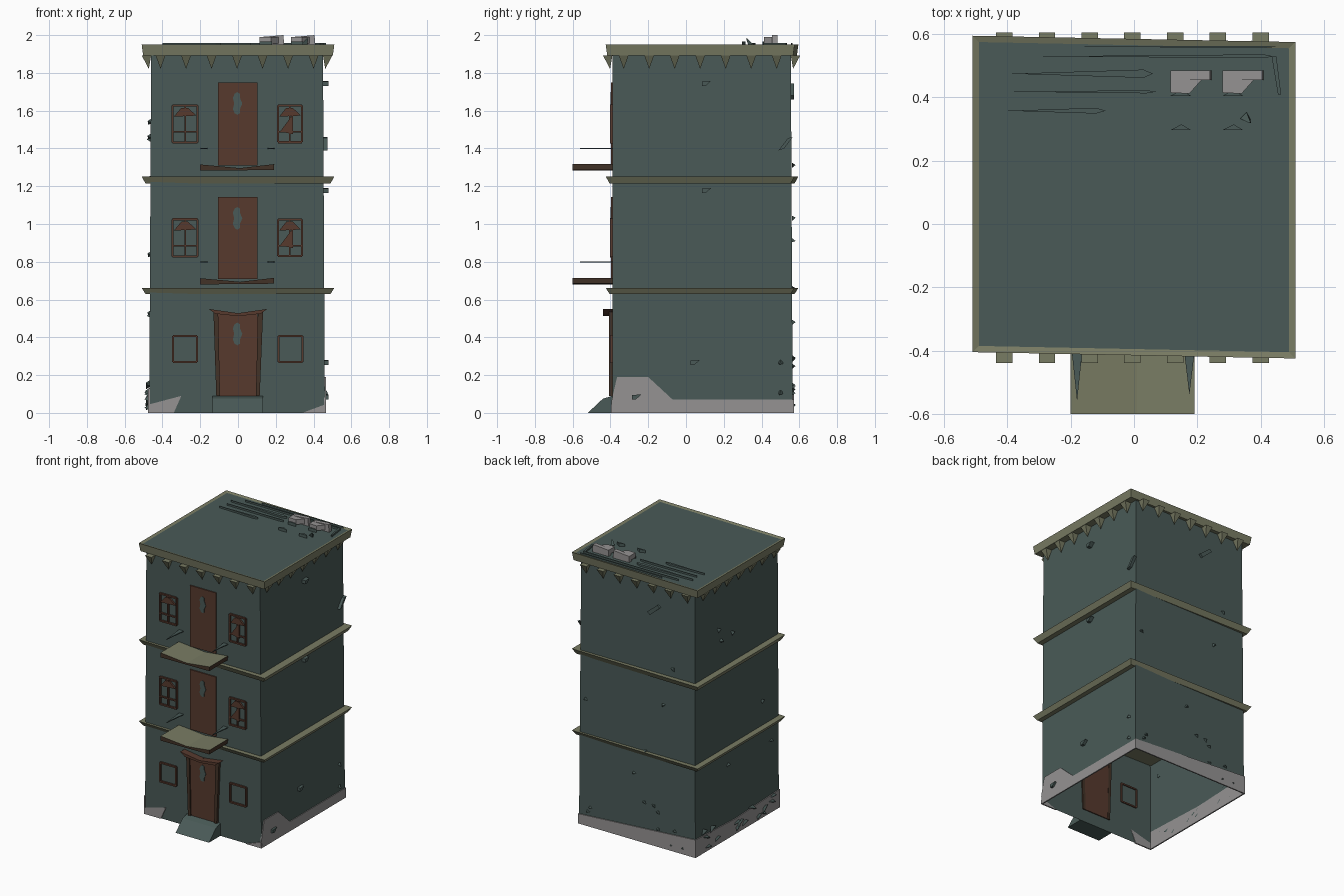
import bpy, bmesh, math, random
from mathutils import Vector, Matrix

random.seed(4)
if "Cube" in bpy.data.objects:
    bpy.data.objects.remove(bpy.data.objects["Cube"], do_unlink=True)


def material(name, rgb):
    m = bpy.data.materials.new(name)
    m.use_nodes = True
    m.diffuse_color = (*rgb, 1)
    m.node_tree.nodes["Principled BSDF"].inputs["Base Color"].default_value = (*rgb, 1)
    return m


TEAL = material("slate teal", (.067, .102, .095))
OLIVE = material("weathered olive", (.19, .20, .125))
BROWN = material("rust brown", (.095, .042, .027))
DARK = material("dark brown", (.055, .032, .02))
GREY = material("bare concrete", (.30, .29, .29))


def finish(name, bm, *mats, fix=True):
    if fix:
        bmesh.ops.recalc_face_normals(bm, faces=bm.faces)
    me = bpy.data.meshes.new(name)
    bm.to_mesh(me)
    bm.free()
    for m in mats:
        me.materials.append(m)
    ob = bpy.data.objects.new(name, me)
    bpy.context.collection.objects.link(ob)
    return ob


def prism(name, pts, axis, a, b, mat):
    """Outline extruded along x, y or z from a to b."""
    def place(p, d):
        return {"x": (d, p[0], p[1]), "y": (p[0], d, p[1]), "z": (p[0], p[1], d)}[axis]
    bm = bmesh.new()
    lo = [bm.verts.new(place(p, a)) for p in pts]
    hi = [bm.verts.new(place(p, b)) for p in pts]
    bm.faces.new(lo)
    bm.faces.new(hi)
    n = len(pts)
    for i in range(n):
        bm.faces.new((lo[i], lo[(i + 1) % n], hi[(i + 1) % n], hi[i]))
    return finish(name, bm, mat)


def rect(x0, x1, z0, z1):
    return [(x0, z0), (x1, z0), (x1, z1), (x0, z1)]


def slab(name, z0, z1, flare, roof=False):
    """Crooked slab around the whole tower, wider at its top edge."""
    top = [(-.51, -.405), (.51, -.425), (.51, .575), (-.51, .595)]
    bm = bmesh.new()
    lo = [bm.verts.new((x - math.copysign(flare, x), y - math.copysign(flare, y), z0)) for x, y in top]
    hi = [bm.verts.new((x, y, z1)) for x, y in top]
    bm.faces.new(lo)
    cap = bm.faces.new(hi)
    for i in range(4):
        j = (i + 1) % 4
        bm.faces.new((lo[i], lo[j], hi[j], hi[i]))
    bmesh.ops.recalc_face_normals(bm, faces=bm.faces)
    if roof:
        bmesh.ops.inset_region(bm, faces=[cap], thickness=.028, depth=-.006)
        cap.material_index = 1
    return finish(name, bm, OLIVE, TEAL)


def shard(name, loc, size, rot, mat=TEAL):
    """Broken three-sided splinter."""
    bm = bmesh.new()
    bmesh.ops.create_cone(bm, cap_ends=True, segments=3, radius1=.5, radius2=.1, depth=.6)
    bm.transform(Matrix.Diagonal((*size, 1)))
    ob = finish(name, bm, mat)
    ob.location = loc
    ob.rotation_euler = rot


# Hollow walls, open underneath
bm = bmesh.new()
base = [(-.47, -.39), (.46, -.39), (.46, .565), (-.47, .565)]
head = [(-.46, -.39), (.45, -.39), (.45, .555), (-.46, .555)]
lo = [bm.verts.new((x, y, 0)) for x, y in base]
hi = [bm.verts.new((x, y, 1.91)) for x, y in head]
for i in range(4):
    j = (i + 1) % 4
    bm.faces.new((lo[i], lo[j], hi[j], hi[i]))
finish("walls", bm, TEAL, fix=False)

# Floor bands and cornice with recessed roof
slab("lower_band", .63, .662, .02)
slab("middle_band", 1.215, 1.252, .02)
slab("cornice", 1.892, 1.95, .008, roof=True)


# Pointed brackets below the cornice
def bracket(pos, out):
    side = Vector((-out.y, out.x, 0)) * .026
    bm = bmesh.new()
    top = [bm.verts.new(pos + v) for v in (side, -side, out * .05 - side, out * .05 + side)]
    tip = bm.verts.new(pos + Vector((0, 0, -.072)) + out * .012)
    bm.faces.new(top)
    for i in range(4):
        bm.faces.new((top[i], top[(i + 1) % 4], tip))
    finish("cornice_bracket", bm, OLIVE)


for i in range(7):
    x = -.41 + i * .135
    y = -.33 + i * .135
    bracket(Vector((x, -.39, 1.893)), Vector((0, -1, 0)))
    bracket(Vector((x, .555, 1.893)), Vector((0, 1, 0)))
    bracket(Vector((.45, y, 1.893)), Vector((1, 0, 0)))
    bracket(Vector((-.46, y, 1.893)), Vector((-1, 0, 0)))

# Exposed concrete along the foot of the walls
right_foot = [(-.39, 0), (.57, 0), (.565, .07), (-.07, .07), (-.2, .19), (-.365, .19), (-.395, .06)]
prism("foot_right", right_foot, "x", .456, .465, GREY)
prism("foot_left", [(-.395, 0), (.57, 0), (.57, .13), (.1, .11), (-.395, .13)], "x", -.476, -.467, GREY)
prism("foot_back", [(-.475, 0), (.465, 0), (.465, .07), (-.475, .13)], "y", .562, .571, GREY)
prism("foot_front_a", [(-.475, 0), (-.34, 0), (-.3, .09), (-.47, .045)], "y", -.397, -.388, GREY)
prism("foot_front_b", [(.34, 0), (.465, 0), (.462, .045)], "y", -.397, -.388, GREY)

# Doors with a chipped oval pane
for name, z0, z1 in (("ground_door", .09, .53), ("middle_door", .71, 1.142), ("upper_door", 1.31, 1.75)):
    prism(name, rect(-.107, .102, z0, z1), "y", -.398, -.383, BROWN)
    zc = z1 - .112
    pane = [(-.004 + .027 * math.cos(a) * (.6 if i % 5 == 1 else 1), zc + .06 * math.sin(a))
            for i, a in enumerate(math.tau * k / 12 for k in range(12))]
    prism(name + "_pane", pane, "y", -.401, -.397, TEAL)

# Leaning ground door frame, sagging lintel and tilted step
prism("door_post_a", [(-.115, .09), (-.095, .09), (-.105, .53), (-.13, .535)], "y", -.408, -.382, DARK)
prism("door_post_b", [(.095, .09), (.115, .09), (.133, .54), (.105, .53)], "y", -.408, -.382, DARK)
prism("door_lintel", [(-.12, .525), (0, .512), (.12, .525), (.155, .55), (0, .528), (-.155, .55)],
      "y", -.44, -.388, BROWN)
prism("door_step", [(-.52, 0), (-.39, 0), (-.39, .09), (-.44, .075)], "x", -.135, .132, TEAL)

# Balconies: sagging olive tops on brown boards, with rail remnants
for z in (.68, 1.282):
    edge = [(-.2, z), (.19, z + .004), (.192, z + .035), (.01, z + .014), (-.2, z + .033)]
    board = prism("balcony", edge, "y", -.6, -.385, DARK)
    board.data.materials.append(OLIVE)
    for f in board.data.polygons:
        f.material_index = int(f.normal.z > .5)
    for x, length in ((-.18, .17), (.175, .15)):
        rail = [(x - .018, -.39), (x + .018, -.39), (x, -.39 - length)]
        prism("rail_splinter", rail, "z", z + .115, z + .121, TEAL)


# Windows: thin frame, glazing bars and broken boards
def window(x, z, w, h, bars, big):
    def part(name, pts):
        prism(name, [(x + a, z + b) for a, b in pts], "y", -.403, -.383, BROWN)
    t = .011
    for s in (-1, 1):
        part("window_side", rect(s * w - t / 2, s * w + t / 2, -h, h))
        part("window_rail", rect(-w, w, s * h - t / 2, s * h + t / 2))
    if bars:
        part("window_bar", rect(-.004, .004, -h, h))
        part("window_crossbar", rect(-w, w, -.046, -.037))
        part("window_board", [(-w + .006, .038), (w - .006, .044), (.015, .085), (-.02, .085)])
        if big:
            part("window_shard", [(-.052, -.04), (.016, -.055), (.016, .05)])


for z in (.927, 1.53):
    window(-.28, z, .066, .098, True, False)
    window(.275, z, .063, .097, True, True)
for x in (-.28, .278):
    window(x, .338, .064, .068, False, False)

# Roof rubble: two upturned blocks and long thin splinters
for x in (.115, .28):
    prism("roof_block", [(x, 1.945), (x + .13, 1.945), (x + .125, 2.0), (x + .005, 1.99)], "y", .455, .485, GREY)
    prism("roof_block_slab", [(x, .415), (x + .06, .412), (x + .125, .485), (x, .485)], "z", 1.955, 1.99, GREY)
    for y in (.405, .297):
        prism("roof_chip", [(x, y), (x + .065, y), (x + .035, y + .018)], "z", 1.94, 1.965, TEAL)
for x0, x1, y, w in ((-.39, .06, .475, .026), (-.31, .44, .53, .012), (-.38, .07, .418, .01),
                     (-.4, -.09, .358, .018), (-.2, .45, .56, .006)):
    prism("roof_splinter", [(x0, y), (x1 - .03, y - w / 2), (x1, y), (x1 - .03, y + w / 2)], "z", 1.94, 1.957, TEAL)
prism("roof_splinter_side", [(.435, .53), (.45, .53), (.465, .41), (.455, .41)], "z", 1.94, 1.957, TEAL)
shard("roof_spike", (.36, .33, 1.965), (.04, .03, .07), (.5, .4, 0))

# Loose plates on the right and back walls
prism("wall_plate_right", [(.49, 1.39), (.52, 1.4), (.565, 1.46), (.54, 1.455)], "x", .45, .473, TEAL)
prism("wall_plate_back", [(-.19, 1.73), (-.17, 1.745), (-.09, 1.68), (-.11, 1.66)], "y", .555, .572, TEAL)
for y, z in ((.11, 1.745), (.11, 1.178), (.05, .268), (-.26, .085)):
    prism("wall_chip", [(y - .025, z - .014), (y - .005, z - .014), (y + .022, z + .012), (y - .025, z + .01)],
          "x", .45, .48, TEAL)

# Splinters scattered over the left and back walls, denser near the ground
for i in range(22):
    low = i < 15
    y = random.uniform(-.36, .53)
    z = random.uniform(.02, .18) if low else random.uniform(.2, 1.6)
    size = (.03, random.uniform(.05, .11) if low else .04, .04)
    shard("left_splinter", (-.474 if low else -.465, y, z), size, (random.uniform(-.6, .6), .5, 0))
for i in range(14):
    z = random.uniform(.03, .3) if i < 9 else random.uniform(.3, 1.8)
    shard("back_splinter", (random.uniform(-.42, .42), .565, z), (.04, .025, .03), (.4, random.uniform(-.7, .7), 0))
for z in (.11, .27):
    shard("corner_splinter", (.463, .5, z), (.04, .04, .03), (0, .4, .3))
